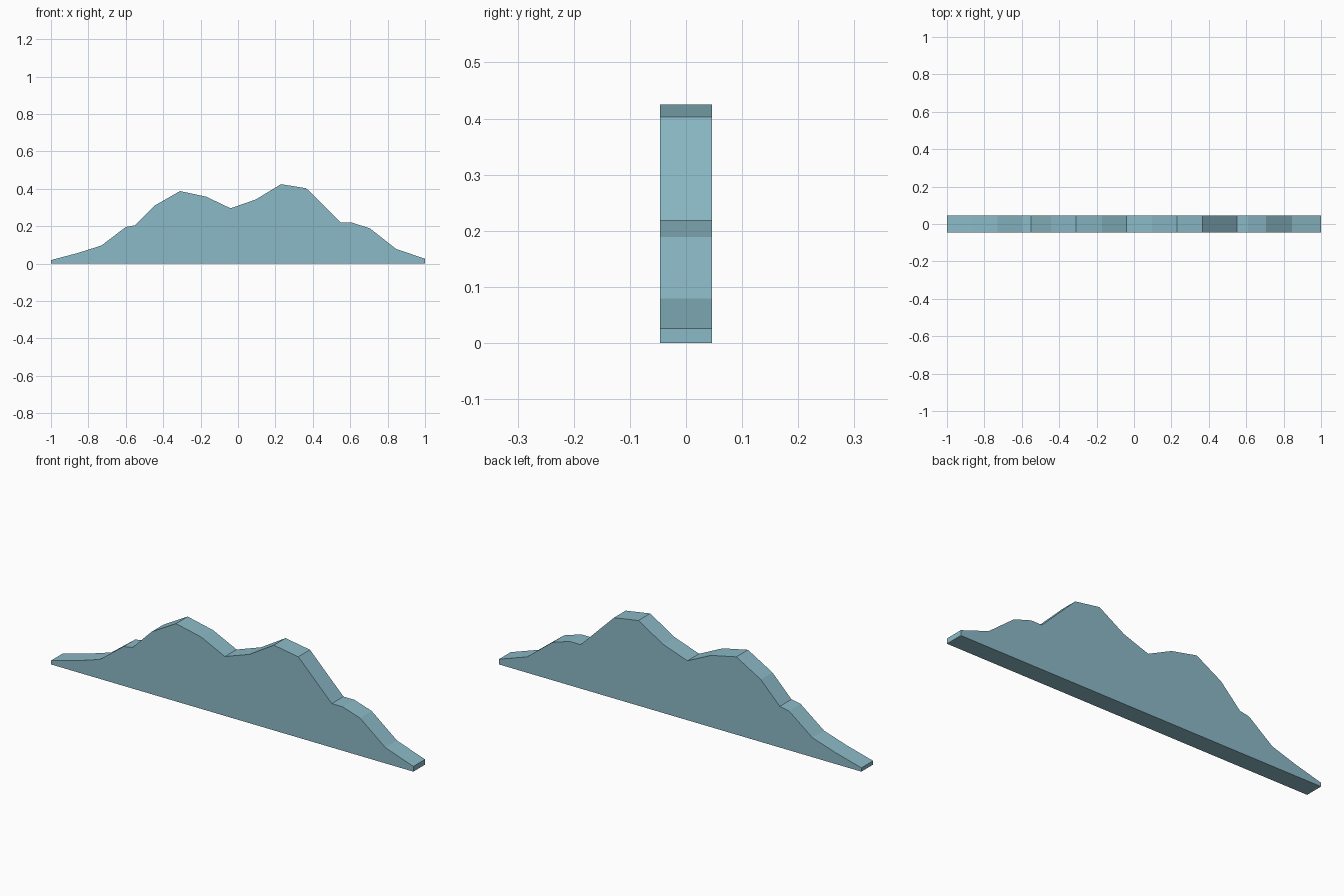
import bpy
import bmesh

if "Cube" in bpy.data.objects:
    bpy.data.objects.remove(bpy.data.objects["Cube"])

HALF_DEPTH = 0.046

# Skyline of the twin-peaked ridge, left to right (x, z)
SKYLINE = [
    (-1.0, 0.019), (-0.86, 0.056), (-0.73, 0.097), (-0.60, 0.196), (-0.55, 0.205),
    (-0.445, 0.311), (-0.31, 0.388), (-0.17, 0.358), (-0.04, 0.296),
    (0.095, 0.343), (0.23, 0.425), (0.365, 0.403), (0.55, 0.219),
    (0.61, 0.219), (0.705, 0.189), (0.845, 0.079), (1.0, 0.026),
]

haze_blue = bpy.data.materials.new("haze_blue")
haze_blue.diffuse_color = (0.26, 0.49, 0.57, 1.0)
haze_blue.use_nodes = True
haze_blue.node_tree.nodes["Principled BSDF"].inputs["Base Color"].default_value = haze_blue.diffuse_color

# Ridge slab: skyline closed by a flat base, extruded front to back
outline = [(-1.0, 0.0), (1.0, 0.0)] + SKYLINE[::-1]
bm = bmesh.new()
front = bm.faces.new([bm.verts.new((x, -HALF_DEPTH, z)) for x, z in outline])
extruded = bmesh.ops.extrude_face_region(bm, geom=[front], use_keep_orig=True)
back_verts = [g for g in extruded["geom"] if isinstance(g, bmesh.types.BMVert)]
bmesh.ops.translate(bm, verts=back_verts, vec=(0, 2 * HALF_DEPTH, 0))
bmesh.ops.recalc_face_normals(bm, faces=bm.faces[:])

mesh = bpy.data.meshes.new("mountain_ridge")
bm.to_mesh(mesh)
bm.free()
mesh.materials.append(haze_blue)
ridge = bpy.data.objects.new("mountain_ridge", mesh)
bpy.context.collection.objects.link(ridge)
